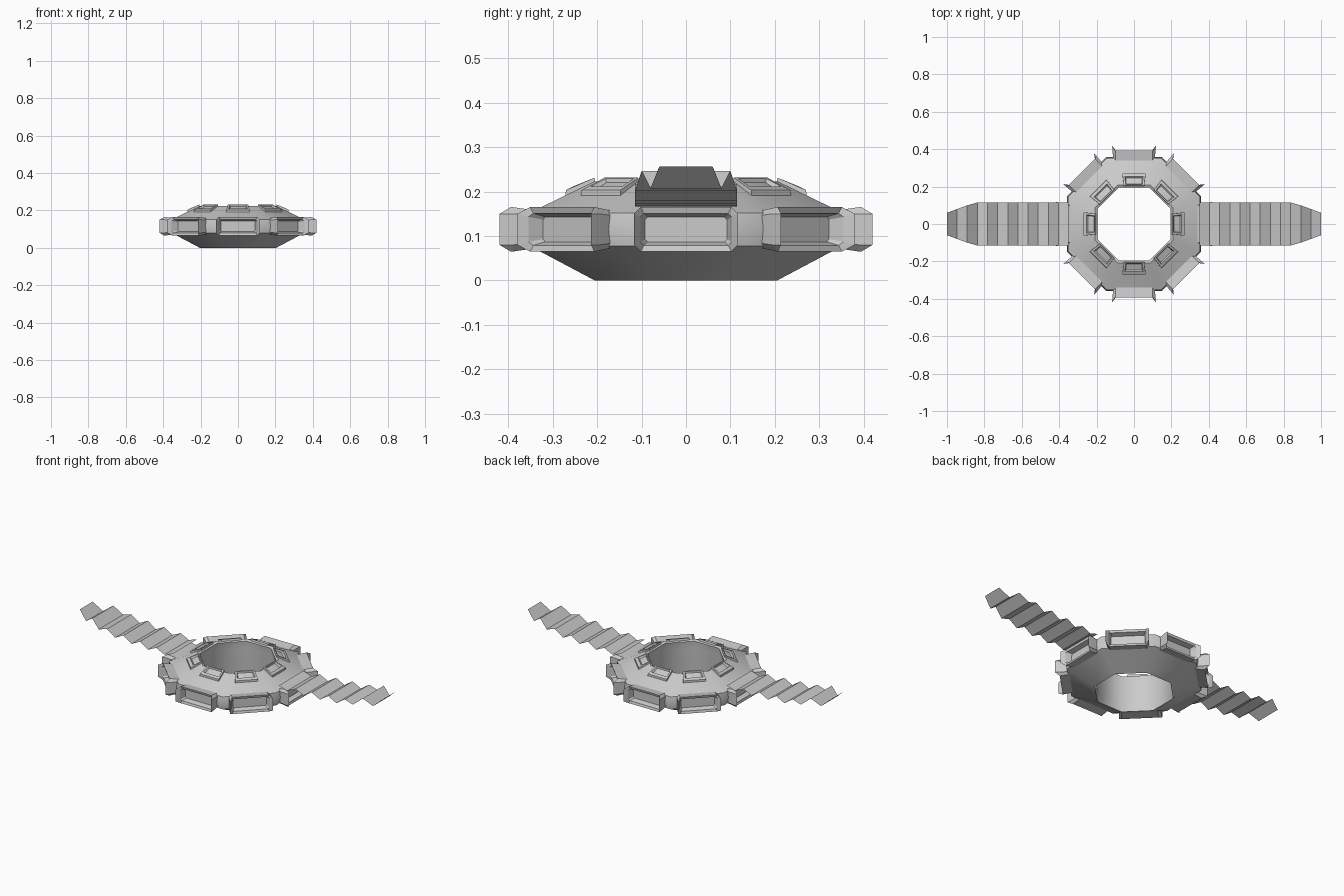
import bpy, bmesh, math
from mathutils import Matrix, Vector

if "Cube" in bpy.data.objects:
    bpy.data.objects.remove(bpy.data.objects["Cube"])


def finish(name, bm, solid=True):
    if solid:
        bmesh.ops.recalc_face_normals(bm, faces=bm.faces[:])
    me = bpy.data.meshes.new(name)
    bm.to_mesh(me)
    bm.free()
    ob = bpy.data.objects.new(name, me)
    bpy.context.collection.objects.link(ob)
    return ob


def loft(bm, rings, cap_first=False, cap_last=False, loop=False):
    """Skin equal-length closed rings of points."""
    vs = [[bm.verts.new(p) for p in r] for r in rings]
    n = len(vs[0])
    pairs = list(zip(vs, vs[1:] + vs[:1])) if loop else list(zip(vs, vs[1:]))
    for a, b in pairs:
        for i in range(n):
            j = (i + 1) % n
            bm.faces.new((a[i], a[j], b[j], b[i]))
    if cap_first:
        bm.faces.new(vs[0][::-1])
    if cap_last:
        bm.faces.new(vs[-1])


def octagon(apothem, z):
    r = apothem / math.cos(math.pi / 8)
    return [(r * math.cos(math.pi / 8 + i * math.pi / 4),
             r * math.sin(math.pi / 8 + i * math.pi / 4), z) for i in range(8)]


def around(name, rings, **caps):
    """Eight copies of one lofted part, one per side of the hull."""
    for k in range(8):
        rot = Matrix.Rotation(k * math.pi / 4, 4, 'Z')
        bm = bmesh.new()
        loft(bm, [[rot @ Vector(p) for p in r] for r in rings], **caps)
        finish(f"{name}_{k + 1}", bm)


# Octagonal ring hull
bm = bmesh.new()
profile = [(.205, 0), (.352, .078), (.358, .115), (.352, .152),
           (.208, .222), (.195, .215), (.2, .17), (.2, .04)]
loft(bm, [octagon(a, z) for a, z in profile], loop=True)
hull = finish("ring_hull", bm)
bpy.context.view_layer.objects.active = hull
hull.select_set(True)
bpy.ops.object.shade_smooth_by_angle(angle=math.radians(46))


# Docking bays: chamfered frames with flared side edges and a recessed floor
def bay(hw, hz, ch, r_side, r_flat):
    c = .115
    side = [(hw, -hz + ch), (hw, hz - ch)]
    flat = [(hw - ch, hz), (-hw + ch, hz)]
    pts = ([(r_side, t, c + z) for t, z in side] + [(r_flat, t, c + z) for t, z in flat])
    return pts + [(r, -t, 2 * c - z) for r, t, z in pts]


around("docking_bay", [
    bay(.110, .042, .012, .335, .335),
    bay(.115, .050, .015, .390, .390),
    bay(.117, .050, .015, .419, .394),
    bay(.103, .036, .008, .398, .390),
    bay(.092, .028, .006, .362, .362)], cap_first=True, cap_last=True)


# Roof hatches: sloping raised frames with a pocket, open towards the hole
def hatch(r0, r1, h0, h1, z0, z1):
    return [(r0, -h0, z0), (r1, -h1, z1), (r1, h1, z1), (r0, h0, z0)]


around("roof_hatch", [
    hatch(.200, .272, .056, .064, .205, .178),
    hatch(.206, .270, .054, .062, .231, .203),
    hatch(.211, .255, .044, .050, .229, .211),
    hatch(.213, .246, .040, .043, .217, .204)], cap_first=True, cap_last=True)

# Folded panel wings: single sheets, rising outward, tapered at the tip
peaks = [.256, .246, .217, .208, .200, .192, .184]
valleys = [.207, .201, .180, .172, .167, .166]
heights = [z for pair in zip(peaks, valleys) for z in pair] + [peaks[-1]]
step = .65 / (len(heights) - 1)
for label, s in (("right", 1), ("left", -1)):
    bm = bmesh.new()
    rows = []
    for i, z in enumerate(heights):
        x = 1 - i * step
        hw = min(.115, .06 + (1 - x) * .055 / .15)
        rows.append([bm.verts.new((s * x, y, z)) for y in (-hw, hw)])
    for a, b in zip(rows, rows[1:]):
        f = (a[0], a[1], b[1], b[0])
        bm.faces.new(f if s > 0 else f[::-1])
    finish(f"panel_wing_{label}", bm, solid=False)
